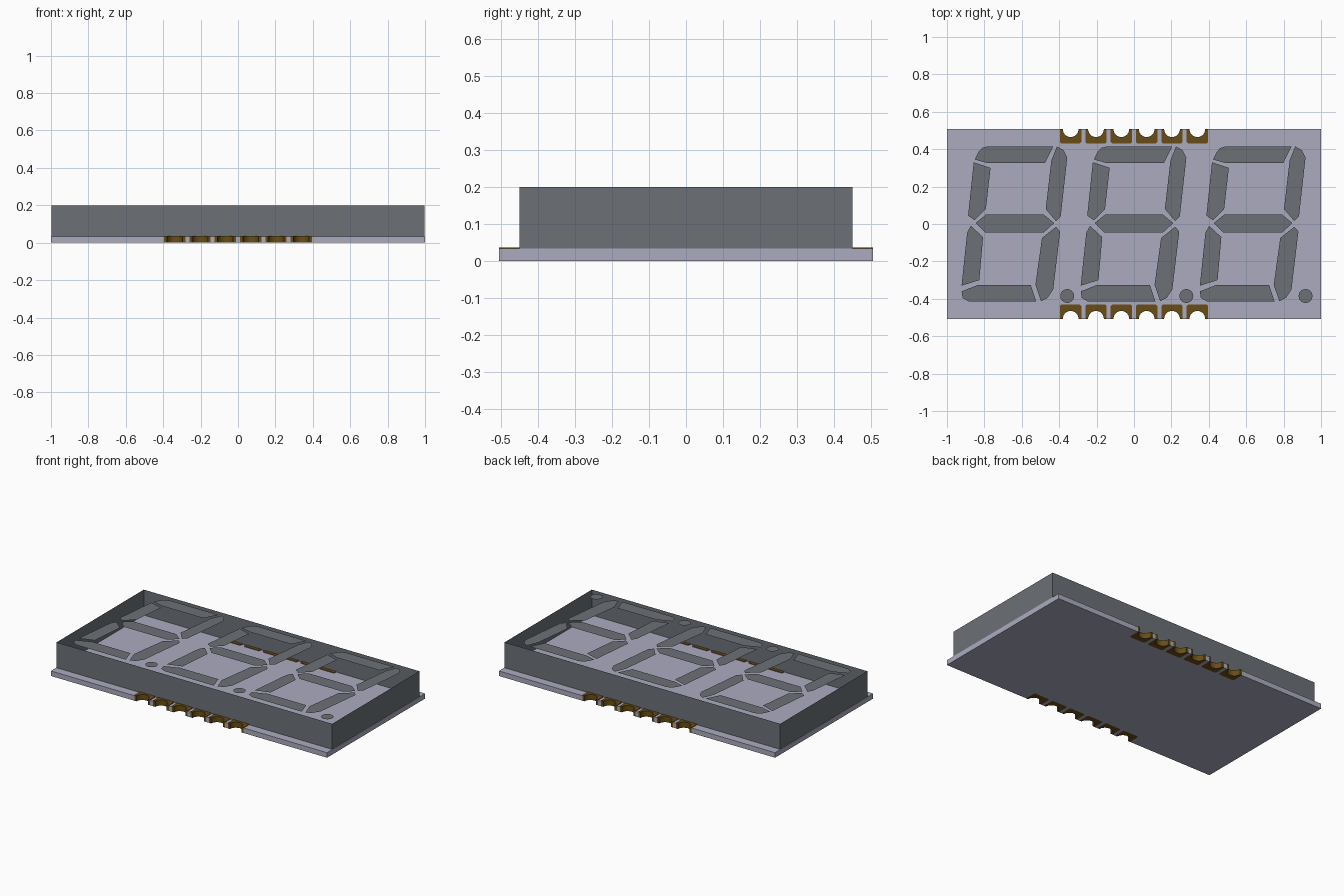
import bpy, bmesh, math

cube = bpy.data.objects.get("Cube")
if cube:
    bpy.data.objects.remove(cube)


def material(name, rgb):
    m = bpy.data.materials.new(name)
    m.use_nodes = True
    m.diffuse_color = (*rgb, 1)
    m.node_tree.nodes["Principled BSDF"].inputs["Base Color"].default_value = (*rgb, 1)
    return m


GREY = material("slate grey", (0.15, 0.165, 0.185))
LAVENDER = material("pale lavender", (0.41, 0.41, 0.53))
GOLD = material("dark gold", (0.14, 0.075, 0.008))


def outline_part(name, pts, z, height, mat):
    """Flat outline at height z, extruded upwards when height is not zero."""
    bm = bmesh.new()
    face = bm.faces.new([bm.verts.new((x, y, z)) for x, y in pts])
    if face.normal.z == 0:
        face.normal_update()
    if face.normal.z < 0:
        face.normal_flip()
    if height:
        top = bmesh.ops.extrude_face_region(bm, geom=[face])["geom"]
        bmesh.ops.translate(bm, vec=(0, 0, height),
                            verts=[v for v in top if isinstance(v, bmesh.types.BMVert)])
        bmesh.ops.recalc_face_normals(bm, faces=bm.faces)
    mesh = bpy.data.meshes.new(name)
    bm.to_mesh(mesh)
    bm.free()
    mesh.materials.append(mat)
    obj = bpy.data.objects.new(name, mesh)
    bpy.context.collection.objects.link(obj)
    return obj


# Sizes
EDGE, BOARD_H = 0.507, 0.033
PAD_W, PAD_D, NOTCH_R = 0.057, 0.077, 0.042
PAD_X = [(i - 2.5) * 0.1355 for i in range(6)]


def pad_back(cx, side):
    """Inner edge of a pad from left to right, with clipped corners."""
    c, inner = 0.008, EDGE - PAD_D
    return [(cx + x, side * y) for x, y in (
        (-PAD_W, EDGE), (-PAD_W, inner + c), (-PAD_W + c, inner),
        (PAD_W - c, inner), (PAD_W, inner + c), (PAD_W, EDGE))]


# Circuit board with cutouts that hold the pads
front = [p for cx in PAD_X for p in pad_back(cx, -1)]
back = [p for cx in PAD_X for p in pad_back(cx, 1)]
outline_part("circuit_board", [(-1, -EDGE)] + front + [(1, -EDGE), (1, EDGE)]
             + back[::-1] + [(-1, EDGE)], 0, BOARD_H, LAVENDER)

# Contact pads with half-round notches
for side, label in ((-1, "front"), (1, "back")):
    for i, cx in enumerate(PAD_X):
        arc = [(cx + NOTCH_R * math.cos(a), side * (EDGE - NOTCH_R * math.sin(a)))
               for a in (math.pi * k / 16 for k in range(17))]
        outline_part(f"{label}_pad_{i + 1}", pad_back(cx, side) + arc, 0, 0.037, GOLD)

# Open housing: a thin upright band around the board
W, D = 0.998, 0.451
housing = outline_part("housing_walls", [(-W, -D), (W, -D), (W, D), (-W, D)],
                       BOARD_H, 0.2 - BOARD_H, GREY)
bm = bmesh.new()
bm.from_mesh(housing.data)
bmesh.ops.delete(bm, geom=[f for f in bm.faces if abs(f.normal.z) > 0.5], context='FACES_ONLY')
bm.to_mesh(housing.data)
bm.free()

# Slanted display segments, in hundredths around each digit's centre
SEGMENTS = {
    "top": [(-21, 34.5), (-19, 38.5), (-17, 40.7), (-14, 41.5), (21, 41.5), (16.5, 32.5), (-14, 32.5)],
    "upper_left": [(-21.5, 33), (-12.5, 30), (-15, 8), (-21, 2), (-24.5, 4.5)],
    "upper_right": [(23, 41.5), (26.5, 39.5), (28.5, 35.5), (25, 4), (22.5, 1.5), (17, 8), (20, 34)],
    "middle": [(-20.5, 0.5), (-15, 5), (16, 5), (21.5, 0.5), (16, -4.5), (-15.5, -4.5)],
    "lower_left": [(-23, -1), (-16.5, -7), (-18.5, -30), (-28, -33), (-25, -4.5)],
    "lower_right": [(22.5, -1.5), (24.7, -4), (21, -35), (18, -39.5), (14.5, -41.3), (11.5, -32.5), (15, -7.5)],
    "bottom": [(-28, -36), (-19, -32.5), (9, -32.5), (12, -41.5), (-24, -41.5), (-27.5, -39.5)],
}
for d, cx in enumerate((-0.642, -0.005, 0.632), 1):
    for name, pts in SEGMENTS.items():
        outline_part(f"digit_{d}_{name}_segment",
                     [(cx + x / 100, y / 100) for x, y in pts], 0.2, 0, GREY)
    # Decimal point
    outline_part(f"digit_{d}_decimal_point",
                 [(cx + 0.285 + 0.037 * math.cos(k * math.pi / 12),
                   -0.385 + 0.037 * math.sin(k * math.pi / 12)) for k in range(24)], 0.2, 0, GREY)
